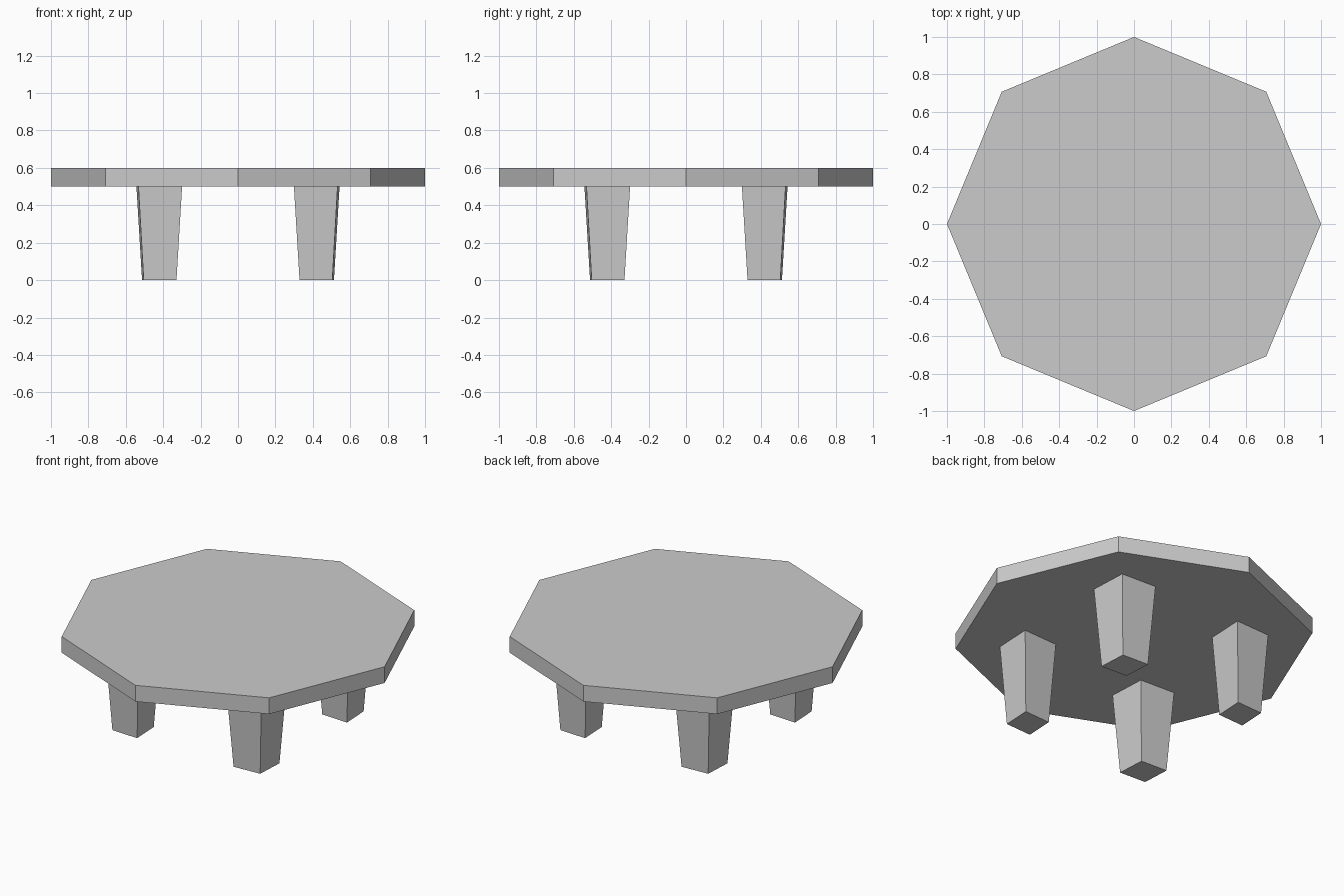
import bpy, bmesh
from math import pi

if "Cube" in bpy.data.objects:
    bpy.data.objects.remove(bpy.data.objects["Cube"])


def new_object(name, bm):
    bmesh.ops.recalc_face_normals(bm, faces=bm.faces)
    mesh = bpy.data.meshes.new(name)
    bm.to_mesh(mesh)
    bm.free()
    obj = bpy.data.objects.new(name, mesh)
    bpy.context.collection.objects.link(obj)
    return obj


# Octagonal table top with corners on the axes
bpy.ops.mesh.primitive_cylinder_add(vertices=8, radius=1, depth=0.1, location=(0, 0, 0.55))
bpy.context.object.name = "table_top"


# Tapered leg: slightly squashed diamond section, short diagonal pointing outwards
def leg(name, sx, sy, centre=0.421):
    bm = bmesh.new()
    rings = []
    for z, outward, sideways in ((0, 0.083, 0.092), (0.5, 0.111, 0.122)):
        corners = ((outward, outward), (-sideways, sideways),
                   (-outward, -outward), (sideways, -sideways))
        rings.append([bm.verts.new((sx * (centre + x), sy * (centre + y), z)) for x, y in corners])
    bottom, top = rings
    bm.faces.new(bottom)
    bm.faces.new(top)
    for i in range(4):
        j = (i + 1) % 4
        bm.faces.new((bottom[i], bottom[j], top[j], top[i]))
    new_object(name, bm)


for sx, side in ((-1, "left"), (1, "right")):
    for sy, end in ((-1, "front"), (1, "back")):
        leg(f"{end}_{side}_leg", sx, sy)
